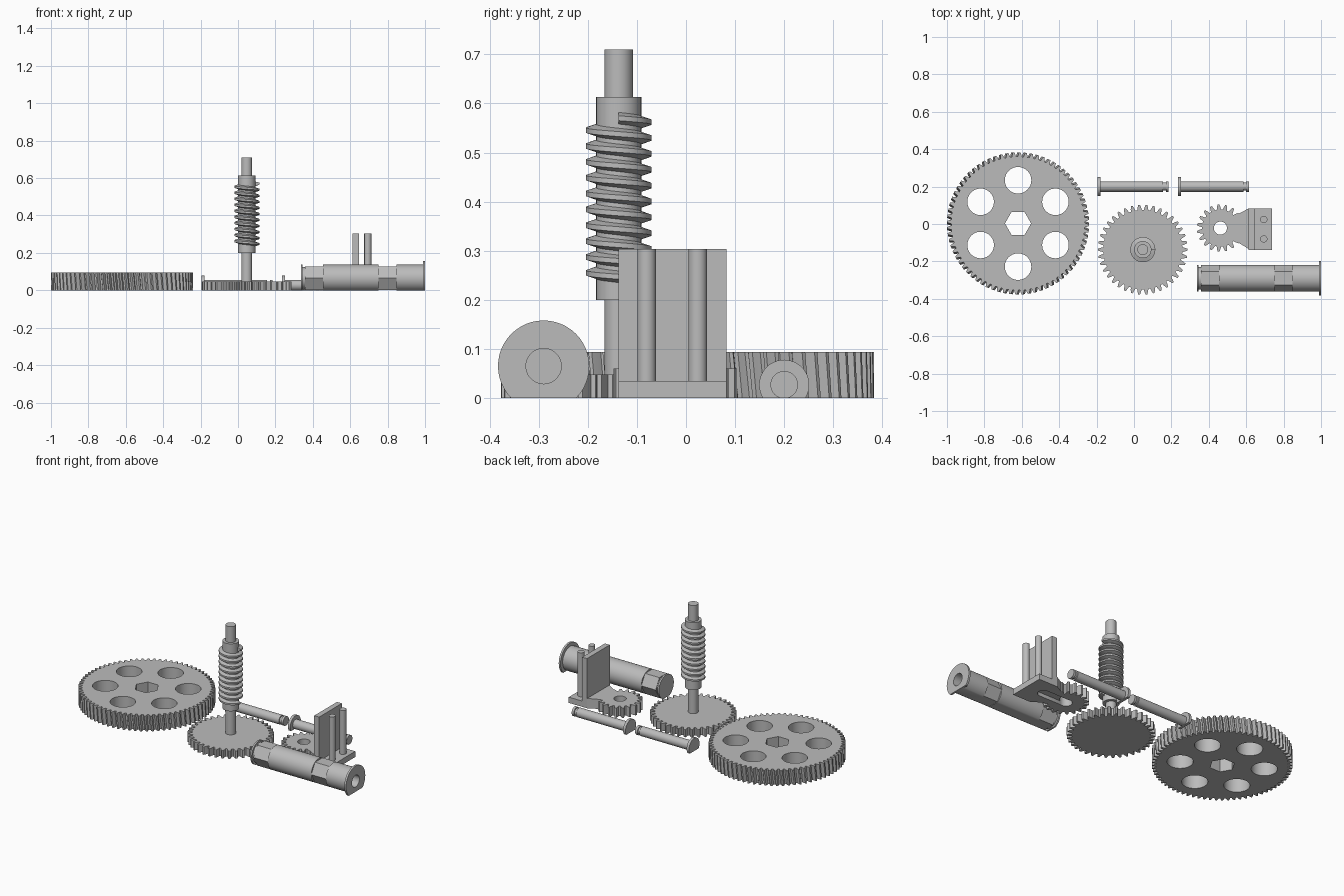
import bpy, bmesh, math
from mathutils import Matrix, Vector

cube = bpy.data.objects.get("Cube")
if cube:
    bpy.data.objects.remove(cube, do_unlink=True)

grey = bpy.data.materials.new("plain grey")
grey.use_nodes = True
grey.diffuse_color = (0.5, 0.5, 0.5, 1)
grey.node_tree.nodes["Principled BSDF"].inputs["Base Color"].default_value = (0.5, 0.5, 0.5, 1)


def finish(name, bm, cutters=()):
    """Turn a bmesh into a shaded object, minus any cutter meshes."""
    bmesh.ops.recalc_face_normals(bm, faces=bm.faces)
    mesh = bpy.data.meshes.new(name)
    bm.to_mesh(mesh)
    bm.free()
    ob = bpy.data.objects.new(name, mesh)
    bpy.context.collection.objects.link(ob)
    tools = [finish(name + "_cutter", c) for c in cutters]
    for tool in tools:
        tool.hide_render = True
        mod = ob.modifiers.new("cut", "BOOLEAN")
        mod.operation, mod.solver, mod.object = "DIFFERENCE", "EXACT", tool
    if tools:
        bpy.context.view_layer.update()
        graph = bpy.context.evaluated_depsgraph_get()
        result = bpy.data.meshes.new_from_object(ob.evaluated_get(graph))
        ob.modifiers.clear()
        ob.data = result
        for tool in tools:
            bpy.data.objects.remove(tool, do_unlink=True)
    ob.data.materials.clear()
    ob.data.materials.append(grey)
    bpy.ops.object.select_all(action="DESELECT")
    ob.select_set(True)
    bpy.context.view_layer.objects.active = ob
    bpy.ops.object.shade_smooth_by_angle(angle=math.radians(28))
    return ob


def skin(rings, bm=None):
    """Join equal rings of points into a closed solid."""
    bm = bm or bmesh.new()
    loops = [[bm.verts.new(p) for p in ring] for ring in rings]
    n = len(loops[0])
    for a, b in zip(loops, loops[1:]):
        for i in range(n):
            j = (i + 1) % n
            bm.faces.new((a[i], a[j], b[j], b[i]))
    bm.faces.new(loops[0][::-1])
    bm.faces.new(loops[-1])
    return bm


def prism(outline, z0, z1, bm=None):
    return skin([[(x, y, z) for x, y in outline] for z in (z0, z1)], bm)


def circle(x, y, r, n=40):
    return [(x + r * math.cos(math.tau * i / n), y + r * math.sin(math.tau * i / n)) for i in range(n)]


def box(x0, x1, y0, y1):
    return [(x0, y0), (x1, y0), (x1, y1), (x0, y1)]


def gear(x, y, teeth, outer, root, z1, twist=0.0, layers=1):
    """Toothed wheel with an optional helical twist."""
    mid = (outer + root) / 2
    tooth = [(-0.36, root), (-0.25, mid), (-0.12, outer), (0.12, outer), (0.25, mid), (0.36, root)]
    rings = []
    for k in range(layers + 1):
        t = k / layers
        ring = []
        for i in range(teeth):
            for f, r in tooth:
                a = math.tau * (i + f) / teeth + twist * t
                ring.append((x + r * math.cos(a), y + r * math.sin(a), z1 * t))
        rings.append(ring)
    return skin(rings)


def turned_x(stations, y, z, n=48):
    """Solid along x from (x, radius, is_hex) stations, flattened where it rests."""
    rings = []
    for x, r, is_hex in stations:
        ring = []
        for i in range(n):
            a = math.tau * i / n
            rr = r
            if is_hex:
                rr = r * math.cos(math.pi / 6) / math.cos(a % (math.pi / 3) - math.pi / 6)
            ring.append((x, y + rr * math.cos(a), z + rr * math.sin(a)))
        rings.append(ring)
    bm = skin(rings)
    bmesh.ops.remove_doubles(bm, verts=bm.verts, dist=1e-5)
    bmesh.ops.bisect_plane(bm, geom=bm.verts[:] + bm.edges[:] + bm.faces[:], dist=1e-6,
                           plane_co=(0, 0, 0), plane_no=(0, 0, 1), clear_inner=True)
    bmesh.ops.holes_fill(bm, edges=[e for e in bm.edges if e.is_boundary])
    return bm


# Large helical wheel with six round holes and a hexagonal bore
WX, WY = -0.62, 0.003
cuts = [prism(circle(WX, WY, 0.07, 6), -0.05, 0.15)]
for k in range(6):
    a = math.radians(90 + 60 * k)
    cuts.append(prism(circle(WX + 0.231 * math.cos(a), WY + 0.231 * math.sin(a), 0.071), -0.05, 0.15))
finish("large_helical_wheel", gear(WX, WY, 72, 0.38, 0.357, 0.094, -0.026, 4), cuts)

# Middle gear with its upright shaft
SX, SY = 0.047, -0.14 + 0.003
finish("middle_gear", gear(SX, SY, 38, 0.24, 0.212, 0.048))
finish("worm_shaft", prism(circle(SX, SY, 0.029), 0.02, 0.71))
finish("worm_core", prism(circle(SX, SY, 0.046), 0.2, 0.613))

# Worm thread swept as a left-handed helix
PITCH, TURNS, STEPS = 0.0323, 10, 40
section = [(0.044, -0.0125), (0.067, -0.005), (0.067, 0.005), (0.044, 0.0125)]
rings = []
for i in range(TURNS * STEPS + 1):
    a = -math.tau * i / STEPS
    z = 0.247 + PITCH * i / STEPS
    rings.append([(SX + r * math.cos(a), SY + r * math.sin(a), z + dz) for r, dz in section])
finish("worm_thread", skin(rings))

# Small gear with a hub hole and a blind slot underneath
GX, GY = 0.462, -0.022
slot = prism(box(GX, 0.62, GY - 0.033, GY + 0.033), -0.05, 0.022)
finish("small_gear", gear(GX, GY, 19, 0.126, 0.099, 0.06),
       [prism(circle(GX, GY, 0.035), -0.05, 0.15), slot])

# Flared arm, hollowed where it meets the gear
arm = [(0.535, -0.085), (0.612, -0.133), (0.612, 0.083), (0.535, 0.041)]
finish("flared_arm", prism(arm, 0, 0.06),
       [prism(box(0.5, 0.65, GY - 0.033, GY + 0.033), -0.05, 0.022)])

# Base plate, upright wall and two posts
end_slot = prism(box(0.58, 0.62, GY - 0.033, GY + 0.033), -0.05, 0.022)
end_round = prism(circle(0.62, GY, 0.033), -0.05, 0.022)
finish("bracket_base", prism(box(0.611, 0.737, -0.138, 0.082), 0, 0.035), [end_slot, end_round])
finish("bracket_wall", prism(box(0.613, 0.646, -0.138, 0.082), 0.03, 0.304))
for side, y in (("front", -0.08), ("back", 0.024)):
    finish(side + "_post", prism(circle(0.694, y, 0.019), 0.03, 0.304))

# Two headed pins with a clip groove near the tip
for side, x in (("right", -0.196), ("left", 0.234)):
    pin = [(0, 0.051), (0.016, 0.051), (0.016, 0.028), (0.352, 0.028), (0.352, 0.021),
           (0.366, 0.021), (0.366, 0.028), (0.381, 0.028)]
    finish(side + "_pin", turned_x([(x + d, r, False) for d, r in pin], 0.2, 0.027))

# Thick spindle with two hexagonal lands, end flange and blind bore
R = 0.072
spindle = [(0.336, R, 0), (0.346, R, 0), (0.346, 0.06, 0), (0.358, 0.06, 0), (0.358, R, 1),
           (0.455, R, 1), (0.455, R, 0), (0.75, R, 0), (0.75, R, 1), (0.848, R, 1),
           (0.848, R, 0), (0.988, R, 0), (0.988, 0.093, 0), (1.0, 0.093, 0),
           (1.0, 0.036, 0), (0.7, 0.036, 0)]
finish("hex_spindle", turned_x(spindle, -0.29, 0.065))
